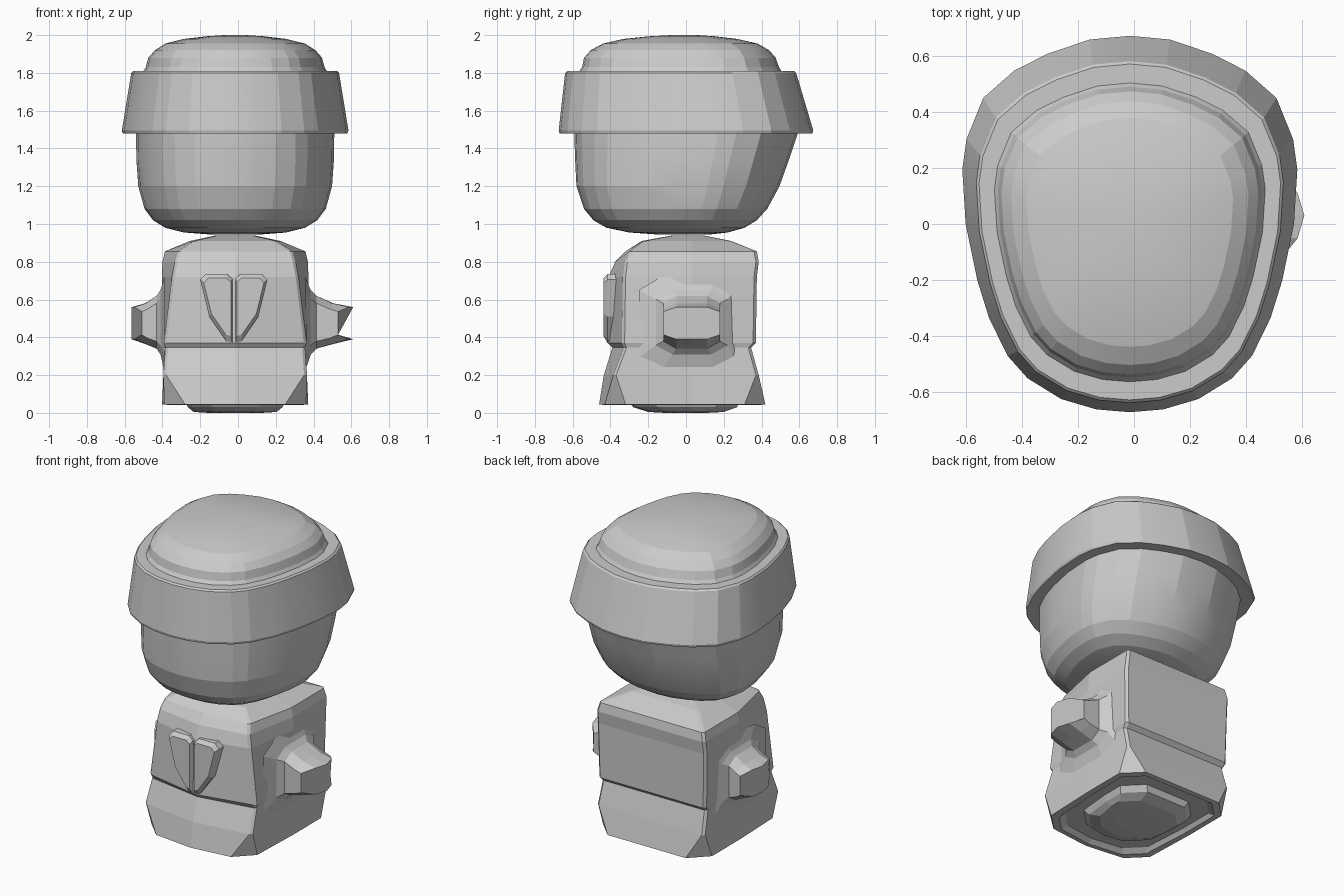
import bpy, bmesh

CX = -0.015  # symmetry line of head and body


def loft(name, rings, smooth=False):
    """Skin a list of closed rings and cap both ends."""
    bm = bmesh.new()
    loops = [[bm.verts.new(p) for p in r] for r in rings]
    n = len(rings[0])
    for a, b in zip(loops, loops[1:]):
        for i in range(n):
            j = (i + 1) % n
            bm.faces.new((a[i], a[j], b[j], b[i]))
    bm.faces.new(loops[0][::-1])
    bm.faces.new(loops[-1])
    bmesh.ops.recalc_face_normals(bm, faces=bm.faces)
    me = bpy.data.meshes.new(name)
    bm.to_mesh(me)
    bm.free()
    ob = bpy.data.objects.new(name, me)
    bpy.context.collection.objects.link(ob)
    if smooth:
        bpy.ops.object.select_all(action='DESELECT')
        ob.select_set(True)
        bpy.context.view_layer.objects.active = ob
        bpy.ops.object.shade_smooth_by_angle(angle=0.2)
    return ob


def mirrored(half, z):
    """Close a half outline that starts and ends on the symmetry line."""
    pts = half + [(-x, y) for x, y in half[-2:0:-1]]
    return [(CX + x, y, z) for x, y in pts]


# egg-shaped outline shared by head, brim and cap
EGG = [(0, 1), (.24, .98), (.49, .905), (.69, .815), (.875, .67), (.975, .45),
       (1, .29), (.98, 0), (.91, -.3), (.84, -.5), (.73, -.7), (.61, -.82),
       (.41, -.93), (.2, -.985), (0, -1)]


def egg(z, hw, y0, y1):
    m, h = (y0 + y1) / 2, (y1 - y0) / 2
    return mirrored([(x * hw, m + y * h) for x, y in EGG], z)


# head bowl
loft("head", [egg(*r) for r in [
    (.945, .14, -.16, .13), (.955, .27, -.30, .22), (.98, .37, -.42, .31),
    (1.02, .435, -.49, .375), (1.08, .48, -.54, .43), (1.2, .513, -.58, .495),
    (1.34, .523, -.587, .545), (1.49, .525, -.592, .595)]], True)

# hat: flared brim band and domed crown
loft("hat", [egg(*r) for r in [
    (1.485, .52, -.588, .59), (1.48, .595, -.67, .67), (1.495, .6, -.674, .674),
    (1.80, .55, -.64, .583), (1.81, .54, -.63, .573), (1.81, .485, -.565, .505),
    (1.83, .473, -.55, .492), (1.88, .46, -.54, .475), (1.92, .425, -.505, .44),
    (1.955, .37, -.44, .38), (1.98, .27, -.33, .27), (1.994, .15, -.19, .15),
    (2.0, .06, -.08, .06)]], True)


# torso: z, front half width, half width, front y, front bulge, corner cut, back y
def torso(z, wf, w, yf, b, c, yb):
    return mirrored([(0, yf), (wf - c, yf + b), (wf, yf + b + c), (w, .03),
                     (w, yb - c), (w - c, yb), (0, yb)], z)


loft("torso", [torso(*r) for r in [
    (.065, .28, .29, -.36, .03, .1, .32), (.065, .31, .33, -.40, .03, .1, .36),
    (.042, .33, .35, -.43, .03, .1, .39), (.045, .375, .387, -.46, .03, .11, .42),
    (.2, .38, .38, -.435, .05, .015, .385), (.345, .37, .372, -.39, .06, .015, .345),
    (.37, .378, .38, -.415, .075, .015, .37), (.72, .335, .388, -.41, .075, .015, .375),
    (.80, .32, .385, -.375, .05, .015, .385), (.855, .305, .372, -.32, .02, .015, .375),
    (.91, .22, .24, -.235, .01, .015, .24), (.938, .1, .11, -.08, .005, .01, .1)]])

# foot pad
loft("foot_pad", [torso(*r) for r in [
    (.07, .25, .27, -.31, .02, .11, .29), (.03, .23, .25, -.28, .02, .11, .27),
    (.005, .2, .22, -.2, .02, .09, .2), (0, .12, .14, -.11, .01, .06, .11)]])


# arms: distance out, y range, z range, how far the nose of the ring leads
def arm_ring(root, s, d, y0, y1, z0, z1, nose):
    ys = [y0 + (y1 - y0) * t for t in (0, .23, .5, .77, 1)]
    lead = [0, .7, 1, .7, 0]
    drop = [.14, 0, 0, 0, .14]
    h = z1 - z0
    top = [(root + s * (d + nose * l), y, z1 - k * h) for y, l, k in zip(ys, lead, drop)]
    low = [(root + s * (d + nose * l), y, z0 + k * h) for y, l, k in zip(ys, lead, drop)]
    return top + low[::-1]


for side, root, s in (("right", .355, 1), ("left", -.39, -.68)):
    loft(side + "_arm", [arm_ring(root, s, *r) for r in [
        (0, -.25, .26, .22, .72, 0), (.03, -.16, .22, .31, .65, 0),
        (.06, -.12, .18, .34, .62, 0), (.13, -.12, .18, .365, .58, .02),
        (.175, -.12, .18, .39, .56, .08)]])

# lapels: inset front plate on a wedge outline
LAPEL = [(.008, .37), (.04, .38), (.13, .51), (.178, .705), (.15, .735),
         (.035, .735), (.008, .71)]
for side, s in (("right", 1), ("left", -1)):
    rings = []
    for y, k in ((-.32, 1), (-.415, 1), (-.437, .84)):
        rings.append([(-.022 + s * (.06 + (x - .06) * k), y, .6 + (z - .6) * k)
                      for x, z in LAPEL])
    loft(side + "_lapel", rings)
